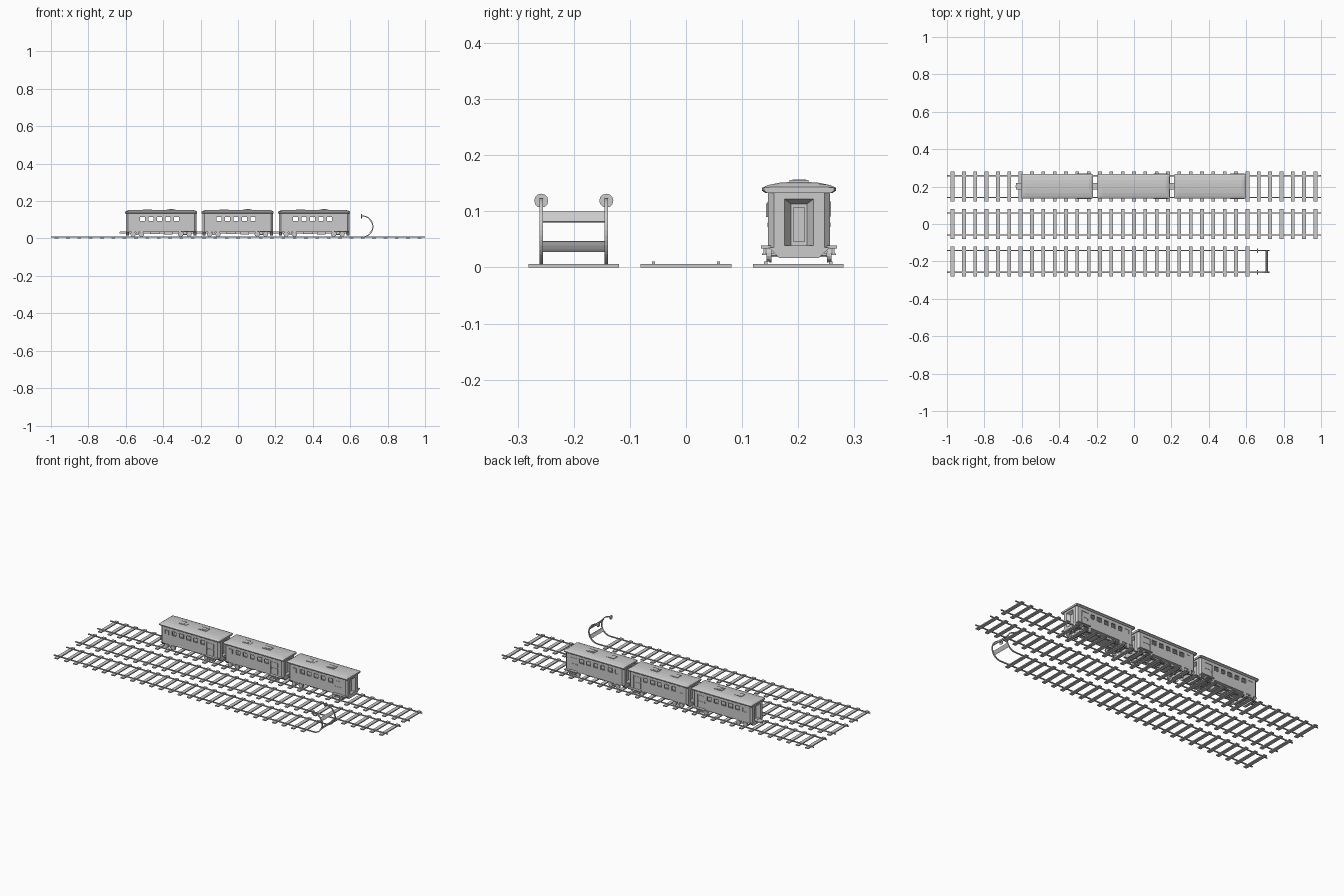
import bpy, bmesh, math
from mathutils import Matrix

if "Cube" in bpy.data.objects:
    bpy.data.objects.remove(bpy.data.objects["Cube"])

def make(name, bm, loc=(0, 0, 0)):
    bmesh.ops.recalc_face_normals(bm, faces=bm.faces)
    me = bpy.data.meshes.new(name)
    bm.to_mesh(me)
    bm.free()
    ob = bpy.data.objects.new(name, me)
    ob.location = loc
    bpy.context.collection.objects.link(ob)
    return ob

def loft(bm, rings, cap0=True, cap1=True):
    vs = [[bm.verts.new(p) for p in r] for r in rings]
    n = len(vs[0])
    for a, b in zip(vs, vs[1:]):
        for i in range(n):
            j = (i + 1) % n
            bm.faces.new((a[i], a[j], b[j], b[i]))
    if cap0:
        bm.faces.new(vs[0])
    if cap1:
        bm.faces.new(vs[-1])

def box(bm, x0, x1, y0, y1, z0, z1):
    loft(bm, [[(x, y0, z0), (x, y1, z0), (x, y1, z1), (x, y0, z1)] for x in (x0, x1)])

def boxes(name, items, loc=(0, 0, 0)):
    bm = bmesh.new()
    for b in items:
        box(bm, *b)
    return make(name, bm, loc)

def cut(ob, cutter):
    cutter.hide_render = True
    m = ob.modifiers.new("cut", 'BOOLEAN')
    m.operation, m.solver, m.object = 'DIFFERENCE', 'EXACT', cutter
    bpy.context.view_layer.update()
    dg = bpy.context.evaluated_depsgraph_get()
    me = bpy.data.meshes.new_from_object(ob.evaluated_get(dg))
    ob.modifiers.clear()
    ob.data = me
    bpy.data.objects.remove(cutter)

def prism(name, hx, hy, c, z0, z1):
    pts = [(hx - c, -hy), (hx, -hy + c), (hx, hy - c), (hx - c, hy),
           (-hx + c, hy), (-hx, hy - c), (-hx, -hy + c), (-hx + c, -hy)]
    bm = bmesh.new()
    loft(bm, [[(x, y, z) for x, y in pts] for z in (z0, z1)])
    return make(name, bm)

# Tracks: sleepers and rails
G = 0.058
for yc, n, end in ((0.2, 33, 1.0), (0, 33, 1.0), (-0.2, 27, 0.665)):
    xs = [-0.97 + i * 1.94 / 32 for i in range(n)]
    boxes("sleepers", [(x - .01, x + .01, -.081, .081, 0, .006) for x in xs], (0, yc, 0))
    boxes("rails", [(-1, end, s * G - .003, s * G + .003, .005, .0105) for s in (-1, 1)], (0, yc, 0))

# Buffer stop: rails curling up, two cross plates, two pads
R, cx, cz = .055, .665, .064
def arc(bm, a0, a1, y0, y1, r0, r1, n):
    rings = []
    for i in range(n + 1):
        a = math.radians(a0 + (a1 - a0) * i / n)
        c, s = math.cos(a), math.sin(a)
        rings.append([(cx + r * c, y, cz + r * s) for r, y in ((r0, y0), (r1, y0), (r1, y1), (r0, y1))])
    loft(bm, rings)
bm = bmesh.new()
for s in (-1, 1):
    arc(bm, -90, 95, s * G - .003, s * G + .003, R - .0015, R + .004, 20)
make("stop_rails", bm, (0, -.2, 0))
bm = bmesh.new()
arc(bm, 19, 41, -G, G, R - .004, R, 3)
arc(bm, -42, -19, -G, G, R - .004, R, 3)
make("stop_plates", bm, (0, -.2, 0))
bm = bmesh.new()
for s in (-1, 1):
    bmesh.ops.create_cone(bm, cap_ends=True, segments=12, radius1=.0125, radius2=.010, depth=.006,
                          matrix=Matrix.Translation((cx - .005, s * G, cz + R)) @ Matrix.Rotation(-math.pi / 2, 4, 'Y'))
make("stop_pads", bm, (0, -.2, 0))

# Carriage, built once at the origin and then copied
car = []
HX, HY = .188, .055
body = prism("carriage_body", HX, HY, .01, .035, .136)
cut(body, prism("inner_cutter", HX - .005, HY - .005, .008, .039, .15))
wins = [-.145 + i * .0455 for i in range(6)]
cut(body, boxes("window_cutter", [(x - .013, x + .013, -.1, .1, .093, .116) for x in wins]
                + [(.108, .158, -.1, .1, .0395, .116)]))
cut(body, boxes("end_cutter", [(-.3, .3, -.026, .026, .0395, .122)]))
car.append(body)

# Recessed end doorways with splayed sides
bm = bmesh.new()
for s in (-1, 1):
    rings = [[(s * x, -h, .0395), (s * x, h, .0395), (s * x, h, t), (s * x, -h, t)]
             for x, h, t in ((HX, .026, .122), (HX - .018, .014, .113))]
    loft(bm, rings, cap0=False)
    box(bm, *sorted((s * (HX - .018), s * (HX - .015))), -.010, .010, .045, .108)
car.append(make("end_doorways", bm))

# Side doors with raised panels, and the closed window box at the far end
doors = []
for s in (-1, 1):
    for x0, x1, z0, z1, y in ((.108, .158, .0395, .116, .052), (.114, .152, .045, .078, .0535),
                              (.114, .152, .084, .111, .0535), (.112, .115, .072, .08, .056)):
        doors.append((x0, x1, *sorted((s * .049, s * y)), z0, z1))
    doors.append((wins[0] - .013, wins[0] + .013, *sorted((s * .05, s * .053)), .093, .116))
car.append(boxes("side_doors", doors))
car.append(boxes("closed_window_box", [(wins[0] - .010, wins[0] + .010, -.0585, -.05, .09, .114)]))

# Window frames
frames = []
for x in wins[1:]:
    for s in (-1, 1):
        y = sorted((s * .0545, s * .0565))
        frames += [(x - .015, x + .015, *y, .091, .0935), (x - .015, x + .015, *y, .1155, .118),
                   (x - .015, x - .0125, *y, .0935, .1155), (x + .0125, x + .015, *y, .0935, .1155)]
car.append(boxes("window_frames", frames))

# Curved roof with sloping ends
half = [(.060, .133), (.066, .137), (.066, .142), (.055, .147), (.035, .151), (.014, .1525)]
prof = half + [(-y, z) for y, z in reversed(half)]
bm = bmesh.new()
loft(bm, [[(x, y * k, min(z, top)) for y, z in prof]
          for x, k, top in ((-.193, .95, .143), (-.182, 1, .149), (-.17, 1, .16),
                            (.17, 1, .16), (.182, 1, .149), (.193, .95, .143))])
car.append(make("roof", bm))
car.append(boxes("roof_vents", [(-.097, -.069, -.017, .017, .148, .1555), (-.069, -.05, -.015, .015, .148, .154),
                                (.03, .078, -.017, .017, .148, .1555), (.041, .066, -.012, .012, .15, .157)]))

# Underframe: tapered end aprons, sills, equipment boxes, door steps
bm = bmesh.new()
for s in (-1, 1):
    loft(bm, [[(s * x, -.055, .036), (s * x, .055, .036), (s * x, .035, .017), (s * x, -.035, .017)]
              for x in (.172, .188)])
    box(bm, -.175, .175, *sorted((s * .018, s * .024)), .026, .036)
    box(bm, .105, .185, *sorted((s * .05, s * .068)), .034, .039)
    box(bm, .115, .155, *sorted((s * .056, s * .066)), .022, .025)
    for x in (.117, .153):
        box(bm, x - .002, x + .002, *sorted((s * .060, s * .063)), .024, .035)
box(bm, -.06, -.01, -.04, .04, .023, .036)
box(bm, .015, .06, -.035, .035, .021, .036)
car.append(make("underframe", bm))

# Bogies and wheels
bm = bmesh.new()
for c in (-.1275, .1275):
    box(bm, c - .007, c + .007, -.052, .052, .019, .036)
    for s in (-1, 1):
        box(bm, c - .036, c + .036, *sorted((s * .049, s * .054)), .02, .027)
car.append(make("bogie_frames", bm))
bm = bmesh.new()
for x in (-.15, -.105, .105, .15):
    for y, r, d in ((-.055, .0125, .006), (.055, .0125, .006), (-.051, .014, .003), (.051, .014, .003), (0, .003, .1)):
        bmesh.ops.create_cone(bm, cap_ends=True, segments=14, radius1=r, radius2=r, depth=d,
                              matrix=Matrix.Translation((x, y, .0232)) @ Matrix.Rotation(math.pi / 2, 4, 'X'))
car.append(make("wheels", bm))

# Gangway plate and coupler bar on the leading end
car.append(boxes("coupler", [(-.219, -.18, -.017, .017, .034, .038), (-.222, -.18, -.004, .004, .027, .034)]))

for ob in car:
    for k, x in enumerate((-.411, -.002, .407)):
        o = ob if k == 0 else ob.copy()
        if k:
            bpy.context.collection.objects.link(o)
        o.location = (x, .2015, 0)
